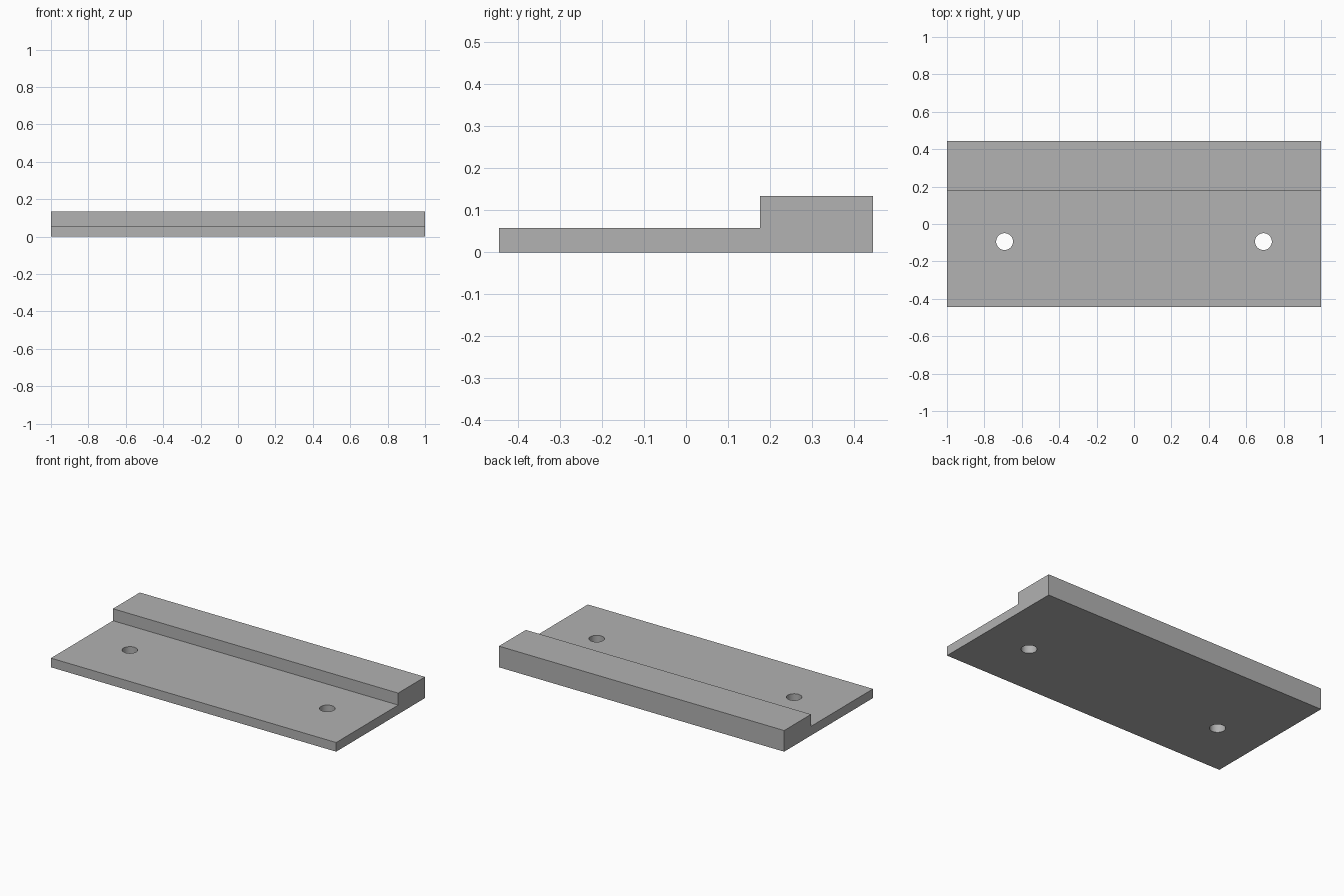
import bpy
import bmesh

if "Cube" in bpy.data.objects:
    bpy.data.objects.remove(bpy.data.objects["Cube"], do_unlink=True)

HALF_LENGTH, HALF_DEPTH = 1.0, 0.445
PLATE_TOP, RAIL_TOP, RAIL_FRONT = 0.058, 0.134, 0.176
HOLE_X, HOLE_Y, HOLE_RADIUS = 0.692, -0.094, 0.045

grey = bpy.data.materials.new("plain grey")
grey.use_nodes = True
colour = (0.445, 0.445, 0.445, 1)
grey.diffuse_color = colour
grey.node_tree.nodes["Principled BSDF"].inputs["Base Color"].default_value = colour

# Stepped plate: side profile extruded along the length
profile = [(-HALF_DEPTH, 0), (HALF_DEPTH, 0), (HALF_DEPTH, RAIL_TOP),
           (RAIL_FRONT, RAIL_TOP), (RAIL_FRONT, PLATE_TOP), (-HALF_DEPTH, PLATE_TOP)]
bm = bmesh.new()
end = bm.faces.new([bm.verts.new((-HALF_LENGTH, y, z)) for y, z in profile])
sweep = bmesh.ops.extrude_face_region(bm, geom=[end])["geom"]
bmesh.ops.translate(bm, vec=(2 * HALF_LENGTH, 0, 0),
                    verts=[g for g in sweep if isinstance(g, bmesh.types.BMVert)])
bmesh.ops.recalc_face_normals(bm, faces=bm.faces)
mesh = bpy.data.meshes.new("stepped_plate")
bm.to_mesh(mesh)
bm.free()
mesh.materials.append(grey)
plate = bpy.data.objects.new("stepped_plate", mesh)
bpy.context.collection.objects.link(plate)

# Two round through-holes
cutters = []
for side, name in ((-1, "right"), (1, "left")):
    bpy.ops.mesh.primitive_cylinder_add(vertices=48, radius=HOLE_RADIUS, depth=0.4,
                                        location=(side * HOLE_X, HOLE_Y, 0))
    cutter = bpy.context.object
    cutter.name = name + "_hole_cutter"
    cutter.hide_render = True
    cutter.data.materials.append(grey)
    cut = plate.modifiers.new(name + "_hole", "BOOLEAN")
    cut.operation = "DIFFERENCE"
    cut.solver = "EXACT"
    cut.object = cutter
    cutters.append(cutter)

# Apply the cuts, remove the cutters and keep the edges crisp
bpy.ops.object.select_all(action="DESELECT")
plate.select_set(True)
bpy.context.view_layer.objects.active = plate
for cut in list(plate.modifiers):
    bpy.ops.object.modifier_apply(modifier=cut.name)
for cutter in cutters:
    bpy.data.objects.remove(cutter, do_unlink=True)
bpy.ops.object.shade_smooth_by_angle()
